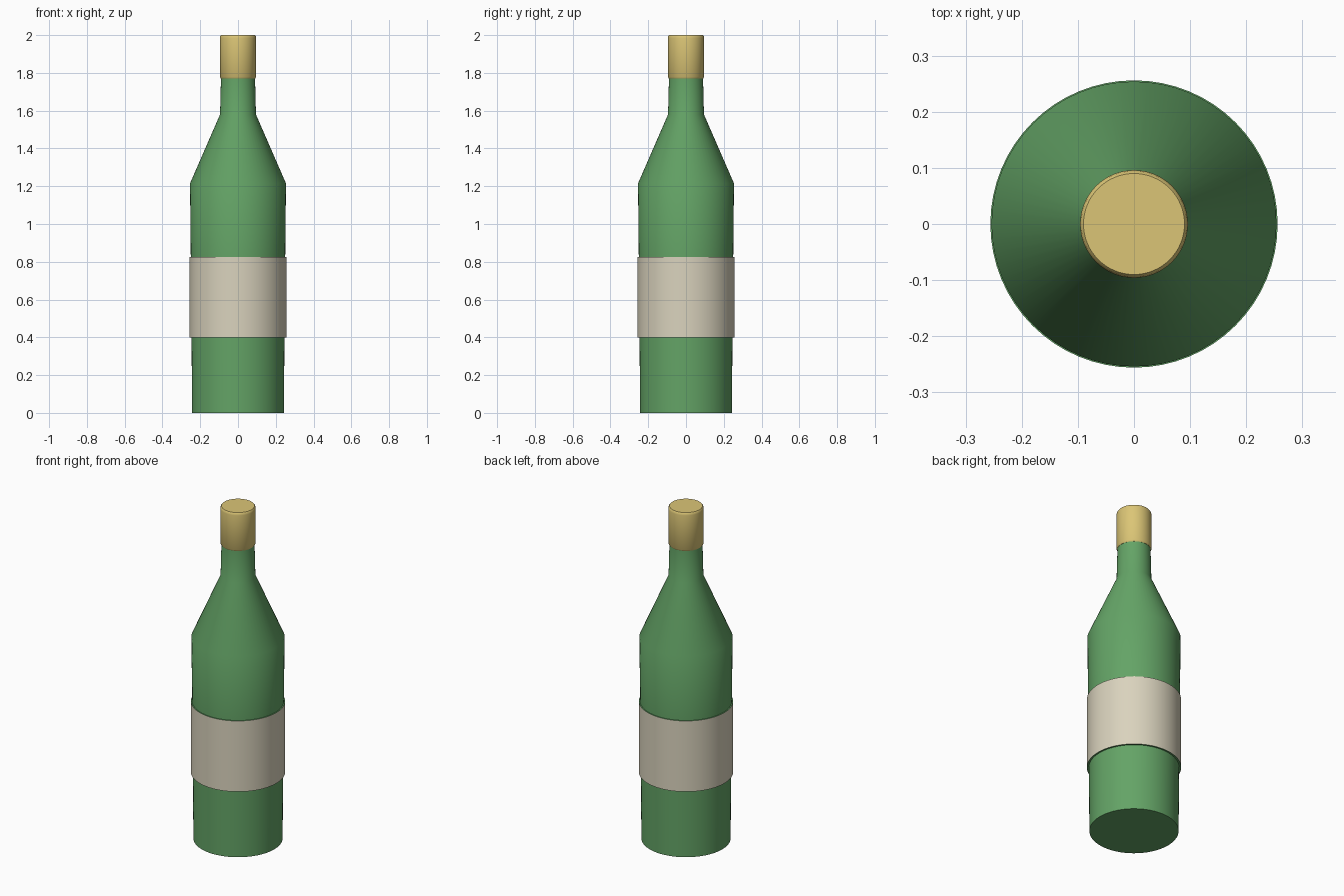
import bpy
import math

if "Cube" in bpy.data.objects:
    bpy.data.objects.remove(bpy.data.objects["Cube"], do_unlink=True)

SEGMENTS = 64


def material(name, rgb):
    mat = bpy.data.materials.new(name)
    mat.use_nodes = True
    color = (*rgb, 1.0)
    mat.diffuse_color = color
    mat.node_tree.nodes["Principled BSDF"].inputs["Base Color"].default_value = color
    return mat


def lathe(name, profile, mat, capped=True):
    """Spin a (radius, height) profile, listed bottom to top, around z."""
    n = SEGMENTS
    verts = [(r * math.cos(math.tau * i / n), r * math.sin(math.tau * i / n), z)
             for r, z in profile for i in range(n)]
    faces = [(k * n + i, k * n + (i + 1) % n,
              (k + 1) * n + (i + 1) % n, (k + 1) * n + i)
             for k in range(len(profile) - 1) for i in range(n)]
    if capped:
        faces.append(tuple(reversed(range(n))))
        faces.append(tuple(range(len(verts) - n, len(verts))))
    mesh = bpy.data.meshes.new(name)
    mesh.from_pydata(verts, [], faces)
    mesh.materials.append(mat)
    obj = bpy.data.objects.new(name, mesh)
    bpy.context.collection.objects.link(obj)
    bpy.ops.object.select_all(action="DESELECT")
    obj.select_set(True)
    bpy.context.view_layer.objects.active = obj
    bpy.ops.object.shade_smooth_by_angle(angle=math.radians(35))
    return obj


green = material("green glass", (0.127, 0.37, 0.133))
cream = material("cream paper", (0.70, 0.65, 0.51))
gold = material("gold foil", (0.71, 0.56, 0.18))

# Bottle: slightly flared body with a raised band, cone shoulder, narrow neck
lathe("bottle", [(0.243, 0), (0.246, 0.40), (0.256, 0.40), (0.256, 0.825),
                 (0.25, 0.825), (0.254, 1.215), (0.095, 1.58), (0.09, 1.78)], green)

# Paper label wrapped around the raised band
lathe("label", [(0.257, 0.40), (0.257, 0.825)], cream, capped=False)

# Cap with softened rims
lathe("cap", [(0.091, 1.77), (0.096, 1.778), (0.096, 1.985),
              (0.094, 1.995), (0.09, 2.0)], gold)
